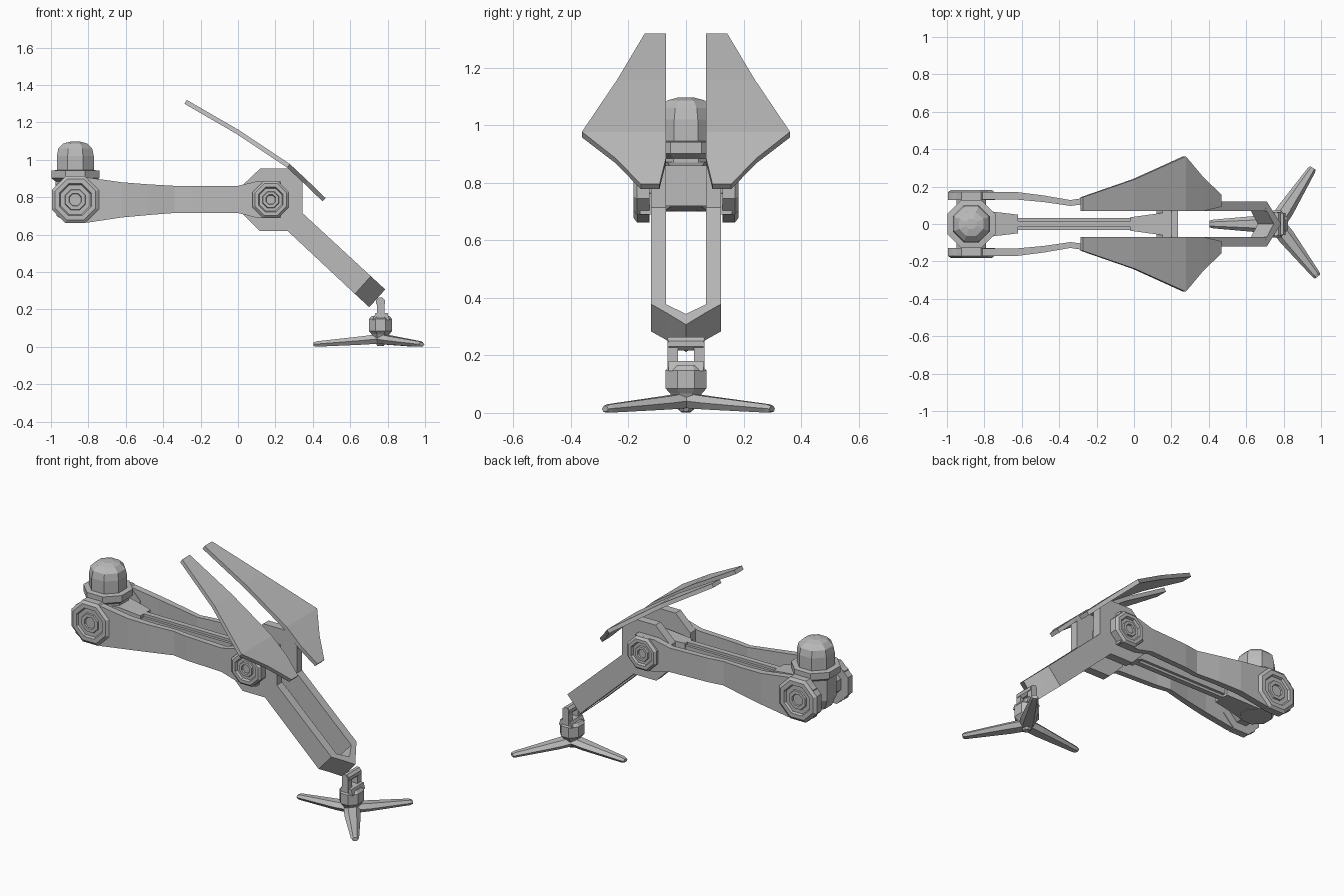
import bpy, bmesh, math
from mathutils import Vector

cube = bpy.data.objects.get("Cube")
if cube:
    bpy.data.objects.remove(cube, do_unlink=True)

grey = bpy.data.materials.new("warm_grey_metal")
grey.use_nodes = True
COLOUR = (0.5, 0.5, 0.5, 1)
grey.diffuse_color = COLOUR
grey.node_tree.nodes["Principled BSDF"].inputs["Base Color"].default_value = COLOUR


def loft(name, sections):
    """Bridge equal-length point loops and cap both ends."""
    bm = bmesh.new()
    loops = [[bm.verts.new(p) for p in s] for s in sections]
    n = len(loops[0])
    for a, b in zip(loops, loops[1:]):
        for i in range(n):
            j = (i + 1) % n
            bm.faces.new((a[i], a[j], b[j], b[i]))
    bm.faces.new(loops[0])
    bm.faces.new(loops[-1])
    bmesh.ops.recalc_face_normals(bm, faces=bm.faces)
    mesh = bpy.data.meshes.new(name)
    bm.to_mesh(mesh)
    bm.free()
    mesh.materials.append(grey)
    obj = bpy.data.objects.new(name, mesh)
    bpy.context.collection.objects.link(obj)
    return obj


def extrude_y(name, profile, y0, y1):
    return loft(name, [[(x, y, z) for x, z in profile] for y in (y0, y1)])


def ring(r, n=8):
    return [(r * math.cos(math.tau * (i + .5) / n), r * math.sin(math.tau * (i + .5) / n))
            for i in range(n)]


def lathe_y(name, cx, cz, profile, side=1):
    return loft(name, [[(cx + u, side * y, cz + v) for u, v in ring(r)] for r, y in profile])


def lathe_z(name, cx, profile, stretch=1):
    return loft(name, [[(cx + u, v * stretch, z) for u, v in ring(r)] for r, z in profile])


def box_beam(name, stations):
    """Stations are x, half width, bottom, top."""
    return loft(name, [[(x, -w, lo), (x, w, lo), (x, w, hi), (x, -w, hi)]
                       for x, w, lo, hi in stations])


HIP, KNEE, AXIS, ANKLE = -.87, .175, .787, .762

# Upper arm plates: x, bottom, top, inner y, outer y
arm = [(-.97, .70, .87, .13, .17), (-.92, .67, .905, .13, .17), (-.80, .665, .905, .13, .17),
       (-.62, .692, .88, .13, .17), (-.48, .705, .869, .117, .152),
       (-.34, .716, .861, .097, .128), (-.25, .716, .861, .108, .142),
       (0, .716, .861, .12, .155), (.10, .69, .885, .122, .16), (.23, .69, .885, .122, .16)]
# Knee block and fork outline
fork = [(.02, .86), (.12, .955), (.27, .955), (.345, .88), (.345, .715), (.71, .378),
        (.625, .283), (.265, .62), (.115, .62), (.02, .715)]
# Shield: x, z, inner y, outer y
shield = [(-.28, 1.31, .07, .143), (0, 1.148, .07, .24), (.27, .968, .07, .362),
          (.367, .877, .07, .245), (.46, .787, .092, .157)]

for side, label in ((1, "back"), (-1, "front")):
    loft(label + "_arm_plate", [[(x, side * a, lo), (x, side * b, lo),
                                 (x, side * b, hi), (x, side * a, hi)]
                                for x, lo, hi, a, b in arm])
    extrude_y(label + "_fork", fork, side * .07, side * .121)

    # Shield panel, thickened across its slope
    sections = []
    for i, (x, z, a, b) in enumerate(shield):
        p, q = shield[max(i - 1, 0)], shield[min(i + 1, len(shield) - 1)]
        t = Vector((q[0] - p[0], 0, q[1] - p[1])).normalized()
        n = Vector((-t.z, 0, t.x)) * .012
        inner, outer = Vector((x, side * a, z)), Vector((x, side * b, z))
        sections.append([inner - n, outer - n, outer + n, inner + n])
    loft(label + "_shield", sections)

    # Stepped octagonal joint caps
    for name, cx, r in (("hip", HIP, .136), ("knee", KNEE, .106)):
        lathe_y(label + "_" + name + "_cap", cx, AXIS,
                [(r, .127), (r, .17), (r * .87, .182), (r * .68, .182), (r * .62, .168),
                 (r * .45, .168), (r * .42, .178), (r * .27, .178), (r * .24, .168)], side)

# Hip axle and turret
lathe_y("hip_axle", HIP, AXIS, [(.085, -.14), (.085, .14)])
lathe_z("hip_core", HIP, [(.09, .70), (.115, .76), (.115, .90)])
lathe_z("turret_flange", HIP, [(.115, .885), (.139, .902), (.139, .942), (.112, .945)])
lathe_z("turret_dome", HIP, [(.107, .94), (.107, 1.02), (.098, 1.06),
                             (.07, 1.087), (.03, 1.097)])

# Central beam between the arm plates
box_beam("beam_hip_end", [(-.82, .075, .70, .875), (-.74, .064, .71, .87),
                          (-.62, .05, .72, .85)])
box_beam("beam", [(-.63, .032, .735, .835), (0, .032, .735, .835)])
box_beam("beam_ridge", [(-.63, .016, .72, .85), (0, .016, .72, .85)])
box_beam("beam_knee_end", [(-.02, .036, .72, .85), (.20, .066, .72, .85)])
box_beam("knee_crossbar", [(.20, .072, .72, .86), (.235, .072, .72, .86)])
lathe_y("knee_axle", KNEE, AXIS, [(.06, -.13), (.06, .13)])

# Chevron closing the fork: y, inner x, outer x along the sloping top edge
sections = []
for y, xi, xo in ((-.121, .69, .71), (-.07, .71, .741), (0, .747, .787),
                  (.07, .71, .741), (.121, .69, .71)):
    top = [Vector((x, y, .715 - .923 * (x - .345))) for x in (xi, xo)]
    drop = Vector((-.085, 0, -.095))
    sections.append([top[0], top[1], top[1] + drop, top[0] + drop])
loft("fork_end", sections)

# Ankle lugs, pin and body
for side, label in ((1, "back"), (-1, "front")):
    extrude_y(label + "_ankle_lug", [(.742, .14), (.742, .25), (.752, .263), (.768, .263),
                                     (.782, .245), (.782, .14)], side * .028, side * .064)
lathe_y("ankle_pin", ANKLE, .24, [(.025, -.06), (.025, .06)])
extrude_y("ankle_bridge", [(.72, .145), (.735, .18), (.80, .18), (.81, .145)], -.06, .06)
lathe_z("ankle_body", ANKLE, [(.018, .004), (.04, .045), (.052, .068), (.067, .085),
                              (.067, .148), (.052, .165)], 1.15)

# Three tapered toes with chamfered tops
for i, degrees in enumerate((180, 57, -52)):
    a = math.radians(degrees)
    along, across = Vector((math.cos(a), math.sin(a), 0)), Vector((-math.sin(a), math.cos(a), 0))
    sections = []
    for s, w, lo, hi in ((.0, .045, .018, .07), (.09, .045, .012, .058),
                         (.34, .023, .001, .03), (.357, .018, .004, .024)):
        centre = Vector((ANKLE, 0, 0)) + along * s
        mid = (lo + hi) / 2
        sections.append([centre + across * w * k + Vector((0, 0, z)) for k, z in
                         ((-.6, lo), (.6, lo), (1, mid), (.5, hi), (-.5, hi), (-1, mid))])
    loft("toe_" + str(i + 1), sections)
